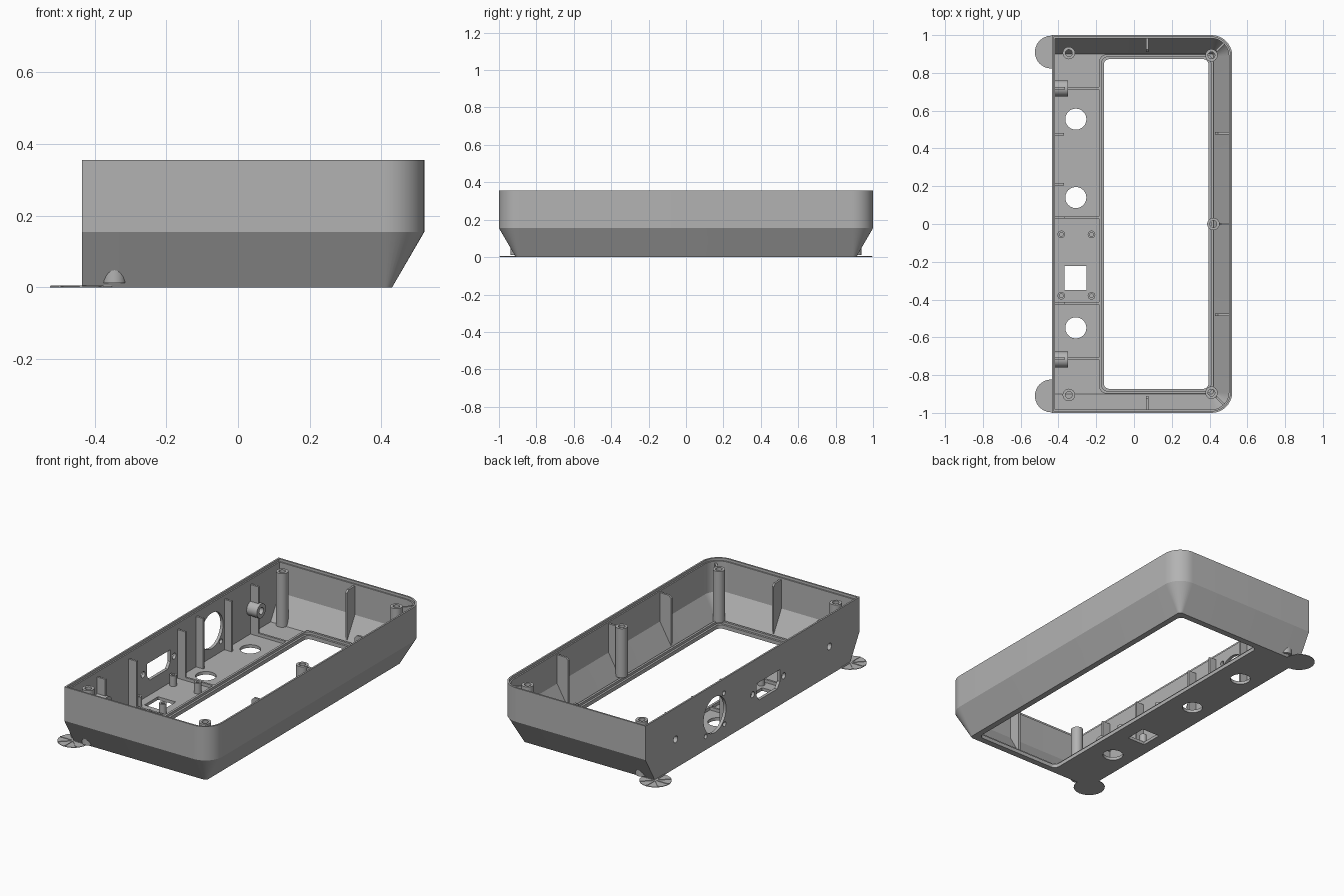
import bpy, bmesh, math
from mathutils import Matrix, Vector

if "Cube" in bpy.data.objects:
    bpy.data.objects.remove(bpy.data.objects["Cube"])

grey = bpy.data.materials.new("mid_grey")
grey.diffuse_color = (0.45, 0.45, 0.45, 1)
grey.use_nodes = True
grey.node_tree.nodes["Principled BSDF"].inputs["Base Color"].default_value = grey.diffuse_color


def finish(name, bm, smooth=True):
    bmesh.ops.recalc_face_normals(bm, faces=bm.faces)
    me = bpy.data.meshes.new(name)
    bm.to_mesh(me)
    bm.free()
    me.materials.append(grey)
    ob = bpy.data.objects.new(name, me)
    bpy.context.collection.objects.link(ob)
    bpy.ops.object.select_all(action='DESELECT')
    bpy.context.view_layer.objects.active = ob
    ob.select_set(True)
    if smooth:
        bpy.ops.object.shade_smooth_by_angle(angle=math.radians(25))
    return ob


def outline(x0, x1, h, r_left, r_right, n=10):
    """Rectangle with rounded corners; a zero radius gives a square corner."""
    pts = []
    for cx, cy, r, a0 in ((x1 - r_right, h - r_right, r_right, 0), (x0 + r_left, h - r_left, r_left, 90),
                          (x0 + r_left, r_left - h, r_left, 180), (x1 - r_right, r_right - h, r_right, 270)):
        for i in range(n + 1 if r else 1):
            a = math.radians(a0 + 90 * i / n)
            pts.append((cx + r * math.cos(a), cy + r * math.sin(a)))
    return pts


def loft(bm, loops, closed=False):
    """Skin a list of (outline, z); cap the ends or close it into a ring."""
    rings = [[bm.verts.new((x, y, z)) for x, y in pts] for pts, z in loops]
    pairs = list(zip(rings, rings[1:])) + ([(rings[-1], rings[0])] if closed else [])
    for a, b in pairs:
        for i in range(len(a)):
            j = (i + 1) % len(a)
            bm.faces.new((a[i], a[j], b[j], b[i]))
    if not closed:
        bm.faces.new(rings[0])
        bm.faces.new(rings[-1])


def circle(r, n=24):
    return [(r * math.cos(2 * math.pi * i / n), r * math.sin(2 * math.pi * i / n)) for i in range(n)]


def tube(name, r, ri, length, loc, along_x=False):
    bm = bmesh.new()
    loft(bm, [(circle(r), 0), (circle(r), length), (circle(ri), length), (circle(ri), 0)], True)
    if along_x:
        bm.transform(Matrix.Rotation(math.pi / 2, 4, 'Y'))
    bm.transform(Matrix.Translation(loc))
    return finish(name, bm)


def plate(name, pts, loc, angle=0, t=0.012):
    """Thin rib: (u, z) profile standing along a direction in plan."""
    bm = bmesh.new()
    sides = [[bm.verts.new((u, s * t / 2, z)) for u, z in pts] for s in (-1, 1)]
    for s in sides:
        bm.faces.new(s)
    for i in range(len(pts)):
        j = (i + 1) % len(pts)
        bm.faces.new((sides[0][i], sides[0][j], sides[1][j], sides[1][i]))
    bm.transform(Matrix.Translation((*loc, 0)) @ Matrix.Rotation(math.radians(angle), 4, 'Z'))
    return finish(name, bm, False)


# Shell: sloped skirt, upright wall, stepped rim, hollow inside
L = -0.435
bm = bmesh.new()
loft(bm, [(outline(L, 0.43, 0.91, 0, 0.02), 0),
          (outline(L, 0.52, 1.0, 0, 0.11), 0.155),
          (outline(L, 0.52, 1.0, 0, 0.11), 0.355),
          (outline(L + 0.010, 0.51, 0.99, 0, 0.10), 0.355),
          (outline(L + 0.010, 0.51, 0.99, 0, 0.10), 0.340),
          (outline(L + 0.018, 0.502, 0.982, 0, 0.092), 0.340),
          (outline(L + 0.018, 0.502, 0.982, 0, 0.092), 0.160),
          (outline(L + 0.018, 0.42, 0.90, 0, 0.01), 0.018)])
shell = finish("shell", bm, False)

# Cutters: window, floor holes, rear sockets
bm = bmesh.new()
loft(bm, [(outline(-0.16, 0.395, 0.873, 0.03, 0.03, 6), z) for z in (-0.1, 0.1)])


def cut_prism(pts, loc, along_x=False):
    tmp = bmesh.new()
    loft(tmp, [(pts, -0.05), (pts, 0.05)])
    if along_x:  # profile is (y, z)
        tmp.transform(Matrix(((0, 0, 1, 0), (1, 0, 0, 0), (0, 1, 0, 0), (0, 0, 0, 1))))
    tmp.transform(Matrix.Translation(loc))
    me = bpy.data.meshes.new("tmp")
    tmp.to_mesh(me)
    tmp.free()
    bm.from_mesh(me)
    bpy.data.meshes.remove(me)


for y in (0.555, 0.14, -0.55):
    cut_prism(circle(0.056), (-0.308, y, 0))
cut_prism([(-0.058, -0.064), (0.058, -0.064), (0.058, 0.064), (-0.058, 0.064)], (-0.309, -0.286, 0))
cut_prism(circle(0.105, 32), (L, 0.352, 0.175), True)
for dy, dz in ((-0.085, 0.095), (0.085, -0.095), (-0.09, -0.09)):
    cut_prism(circle(0.014, 12), (L, 0.352 + dy, 0.175 + dz), True)
cut_prism([(-0.085, -0.055), (0.085, -0.055), (0.11, -0.02), (0.11, 0.05), (-0.11, 0.05), (-0.11, -0.02)],
          (L, -0.145, 0.16), True)
for y in (0, -0.29):
    cut_prism(circle(0.018, 12), (L, y, 0.16), True)
for y in (0.718, -0.718):
    cut_prism(circle(0.02, 16), (L, y, 0.17), True)
cutter = finish("cutter", bm, False)
cutter.hide_render = True

bpy.context.view_layer.objects.active = shell
mod = shell.modifiers.new("openings", 'BOOLEAN')
mod.object = cutter
mod.operation = 'DIFFERENCE'
mod.solver = 'EXACT'
bpy.ops.object.modifier_apply(modifier="openings")
bpy.data.objects.remove(cutter)
bpy.ops.object.select_all(action='DESELECT')
shell.select_set(True)
bpy.ops.object.shade_smooth_by_angle(angle=math.radians(25))

# Stepped raised rim round the window
bm = bmesh.new()
inner = outline(-0.16, 0.395, 0.873, 0.03, 0.03, 6)
mid = outline(-0.172, 0.407, 0.885, 0.035, 0.035, 6)
outer = outline(-0.185, 0.42, 0.898, 0.04, 0.04, 6)
loft(bm, [(inner, 0.001), (inner, 0.022), (mid, 0.022), (mid, 0.036), (outer, 0.036), (outer, 0.001)], True)
finish("window_rim", bm)

# Screw posts
for x, y, z in ((0.41, 0.893, 0.03), (0.41, -0.893, 0.03), (-0.345, 0.905, 0.012),
                (-0.345, -0.905, 0.012), (0.42, 0, 0.045)):
    tube("screw_post", 0.033, 0.018, 0.335 - z, (x, y, z))
for x in (-0.385, -0.225):
    for y in (-0.055, -0.38):
        tube("board_post", 0.02, 0.010, 0.07, (x, y, 0.01))
for y in (0.718, -0.718):
    tube("cable_sleeve", 0.042, 0.02, 0.075, (L + 0.01, y, 0.17), True)


# Ribs on the sloped sides
def wall_rib(name, loc, angle, u0=0.0):
    plate(name, [(u0, 0.02 + 1.7 * u0), (u0, 0.315), (u0 + 0.015, 0.33), (0.08, 0.33), (0.08, 0.155)], loc, angle)


for s in (1, -1):
    wall_rib("end_rib", (0.07, 0.91 * s), 90 * s)
    wall_rib("side_rib", (0.43, 0.48 * s), 0)
    wall_rib("corner_rib", (0.424, 0.904 * s), 45 * s, 0.004)
wall_rib("middle_rib", (0.43, 0), 0, 0.016)

# Ribs on the flat wall, some running on across the floor
X = L + 0.008
for y in (0.475, 0.21):
    plate("short_rib", [(X, 0.01), (-0.37, 0.01), (-0.37, 0.315), (X, 0.315)], (0, y))
for y in (0.035, -0.42):
    plate("long_rib", [(X, 0.01), (-0.18, 0.01), (-0.18, 0.036), (-0.365, 0.036), (-0.365, 0.305), (X, 0.305)], (0, y))
for y in (0.718, -0.712):
    plate("sleeve_rib_low", [(X, 0.01), (-0.18, 0.01), (-0.18, 0.036), (-0.365, 0.036), (-0.365, 0.135), (X, 0.135)],
          (0, y))
    plate("sleeve_rib_high", [(X, 0.205), (-0.365, 0.205), (-0.365, 0.31), (X, 0.31)], (0, y))

# Thin round pads under the flat-wall corners, with raised spokes
for y in (0.91, -0.91):
    bm = bmesh.new()
    loft(bm, [(circle(0.087), 0), (circle(0.087), 0.003)])
    bm.transform(Matrix.Translation((-0.438, y, 0)))
    finish("corner_pad", bm)
    for k in range(4):
        plate("pad_spoke", [(-0.085, 0.001), (0.085, 0.001), (0.085, 0.006), (-0.085, 0.006)],
              (-0.438, y), 45 * k, 0.008)
